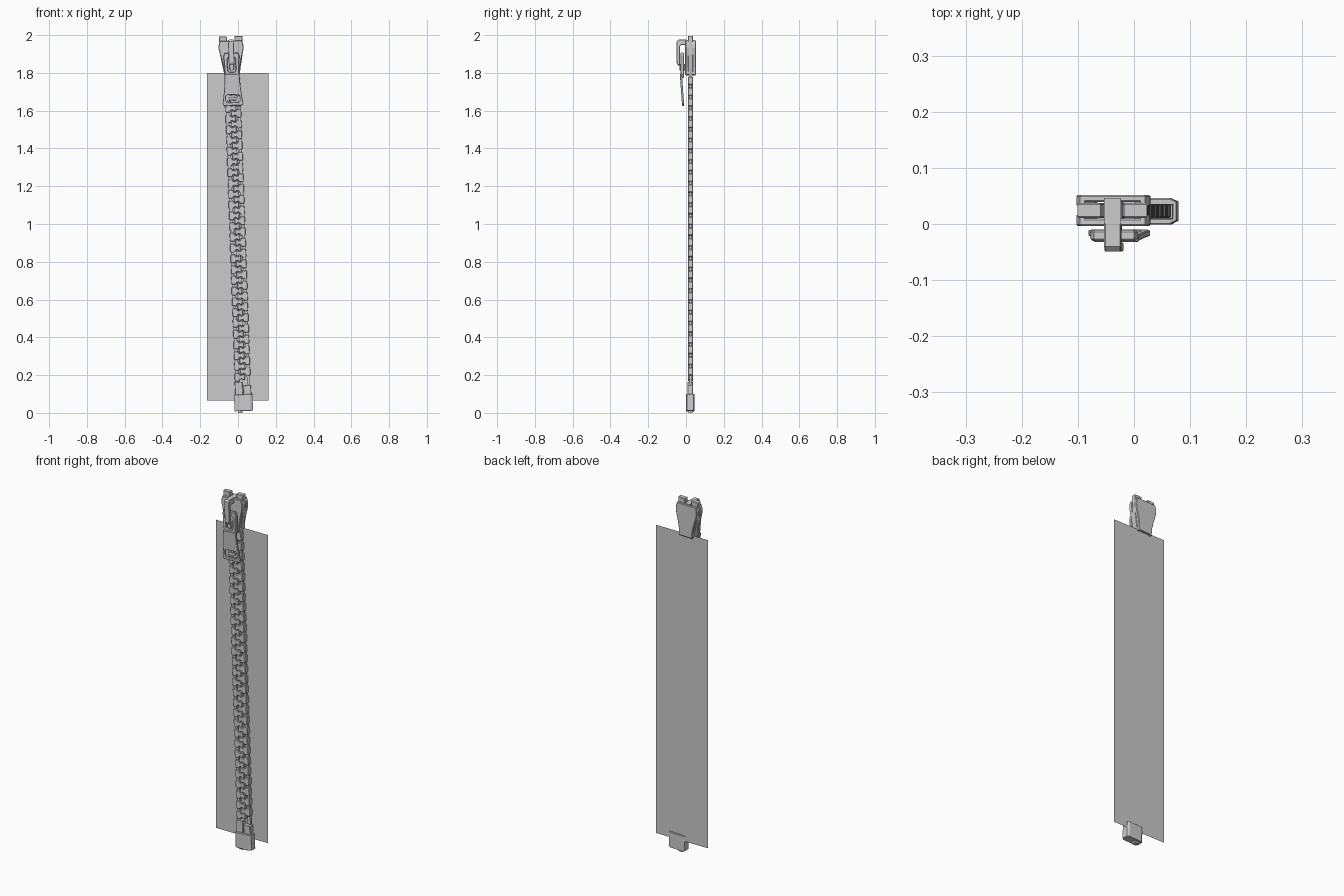
import bpy, bmesh, math
from mathutils import Matrix

if "Cube" in bpy.data.objects:
    bpy.data.objects.remove(bpy.data.objects["Cube"])

grey = bpy.data.materials.new("grey")
grey.diffuse_color = (0.6, 0.6, 0.6, 1)
grey.use_nodes = True
grey.node_tree.nodes["Principled BSDF"].inputs["Base Color"].default_value = grey.diffuse_color

# The whole fastener leans slightly to the left; parts are built upright and then tilted
TILT = Matrix.Translation((0.031, 0, 0)) @ Matrix.Rotation(-0.035, 4, 'Y')


def prism(name, loops, lo, hi, axis='y', bevel=0.0):
    """Extrude an outline (plus optional holes) along one axis, from lo to hi."""
    cu = bpy.data.curves.new(name, 'CURVE')
    cu.dimensions = '2D'
    cu.fill_mode = 'BOTH'
    cu.extrude = (hi - lo) / 2 - bevel
    cu.bevel_depth = bevel
    cu.bevel_resolution = 0
    cu.offset = -bevel
    for pts in loops:
        s = cu.splines.new('POLY')
        s.points.add(len(pts) - 1)
        for p, (a, b) in zip(s.points, pts):
            p.co = (a, b, 0, 1)
        s.use_cyclic_u = True
    tmp = bpy.data.objects.new(name + "_outline", cu)
    bpy.context.collection.objects.link(tmp)
    bpy.context.view_layer.update()
    dg = bpy.context.evaluated_depsgraph_get()
    me = bpy.data.meshes.new_from_object(tmp.evaluated_get(dg))
    bpy.data.objects.remove(tmp)
    bpy.data.curves.remove(cu)
    mid = (lo + hi) / 2
    for v in me.vertices:
        a, b, c = v.co
        v.co = {'y': (a, mid - c, b), 'x': (c + mid, a, b), 'z': (a, b, c + mid)}[axis]
    bm = bmesh.new()
    bm.from_mesh(me)
    bmesh.ops.remove_doubles(bm, verts=bm.verts, dist=1e-5)
    bmesh.ops.recalc_face_normals(bm, faces=bm.faces)
    for f in bm.faces:
        f.smooth = False
    bm.to_mesh(me)
    bm.free()
    me.name = name
    me.materials.clear()
    me.materials.append(grey)
    ob = bpy.data.objects.new(name, me)
    bpy.context.collection.objects.link(ob)
    ob.matrix_world = TILT
    return ob


def rect(a0, a1, b0, b1):
    return [(a0, b0), (a1, b0), (a1, b1), (a0, b1)]


def both(half):
    """Close a right-hand outline with its mirror image."""
    return half + [(-x, z) for x, z in reversed(half)]


def rounded(x0, x1, z0, z1, r):
    pts = []
    for cx, cz, a0 in ((x1 - r, z1 - r, 0), (x0 + r, z1 - r, 90),
                       (x0 + r, z0 + r, 180), (x1 - r, z0 + r, 270)):
        for k in range(4):
            a = math.radians(a0 + 30 * k)
            pts.append((cx + r * math.cos(a), cz + r * math.sin(a)))
    return pts


# Fabric tape: a single upright sheet behind the teeth
me = bpy.data.meshes.new("fabric_tape")
me.from_pydata([(-0.163, 0.037, 0.065), (0.162, 0.037, 0.065),
                (0.162, 0.037, 1.80), (-0.163, 0.037, 1.80)], [], [(0, 1, 2, 3)])
me.materials.append(grey)
bpy.context.collection.objects.link(bpy.data.objects.new("fabric_tape", me))

# Two interlocking rows of teeth
PITCH = 0.057
half_tooth = [(-0.042, 0.017), (-0.038, 0.022), (-0.018, 0.022), (-0.014, 0.012),
              (-0.005, 0.010), (0.002, 0.015), (0.010, 0.015), (0.013, 0.010)]
tooth = half_tooth + [(x, -z) for x, z in reversed(half_tooth)]
for side, start, label in ((1, 0.190, "left"), (-1, 0.190 + PITCH / 2, "right")):
    row = prism(label + "_teeth", [[(x * side, z + start) for x, z in tooth]],
                0.011, 0.036, bevel=0.002)
    arr = row.modifiers.new("repeat", 'ARRAY')
    arr.use_relative_offset = False
    arr.use_constant_offset = True
    arr.constant_offset_displace = (0, 0, PITCH)
    arr.count = 28
    # Cord joining the teeth
    prism(label + "_cord", [rect(*sorted((-0.039 * side, -0.022 * side)), 0.15, 1.80)],
          0.018, 0.030)
    # Top stop spreading out of the slider
    prism(label + "_top_stop", [[(-0.040 * side, 1.79), (-0.010 * side, 1.79),
                                 (-0.021 * side, 1.90), (-0.021 * side, 1.995),
                                 (-0.062 * side, 1.995), (-0.060 * side, 1.90)]],
          0.011, 0.037, bevel=0.002)
    # Bottom pin above the box
    prism(label + "_bottom_pin", [rect(*sorted((-0.043 * side, -0.002 * side)), 0.05,
                                       0.155 + 0.01 * side)], 0.008, 0.036, bevel=0.002)

# Bottom box with chamfered ends, and the small pin foot under it
box = [(-0.049, 0.006), (-0.036, -0.001), (0.036, -0.001), (0.049, 0.006),
       (0.049, 0.040), (0.036, 0.046), (-0.036, 0.046), (-0.049, 0.040)]
prism("bottom_box", [box], 0.010, 0.098, axis='z', bevel=0.002)
prism("pin_foot", [rect(-0.030, -0.008, 0.012, 0.034)], 0.0, 0.02, axis='z')

# Slider plates with inner side flanges
half = [(0.041, 1.79), (0.043, 1.83), (0.050, 1.865), (0.060, 1.90),
        (0.066, 1.93), (0.065, 1.95), (0.058, 1.972)]
for label, y0, y1, f0, f1 in (("front", -0.004, 0.010, 0.006, 0.016),
                              ("back", 0.039, 0.052, 0.033, 0.043)):
    p = prism("slider_%s_plate" % label, [both(half)], y0, y1, bevel=0.003)
    for s in (1, -1):
        strip = half + [(x - 0.008, z) for x, z in reversed(half)]
        prism("slider_%s_flange" % label, [[(x * s, z) for x, z in strip]], f0, f1)

# Wedge between the plates
prism("slider_wedge", [both([(0.004, 1.86), (0.015, 1.91), (0.015, 1.975)])], 0.0, 0.046)

# Bridge that holds the pull tab
bridge = [(0.0, 1.977), (-0.040, 1.977), (-0.049, 1.968), (-0.049, 1.855), (-0.043, 1.842),
          (-0.033, 1.842), (-0.033, 1.940), (-0.026, 1.948), (0.0, 1.948)]
prism("pull_bridge", [bridge], -0.015, 0.015, axis='x', bevel=0.002)
prism("bridge_foot", [rect(-0.034, 0.0, 1.815, 1.848)], -0.011, 0.011, axis='x', bevel=0.002)

# Pull tab: upper loop and tapered grip
loop = both([(0.036, 1.775), (0.039, 1.83), (0.042, 1.89), (0.036, 1.907)])
prism("pull_loop", [loop, rounded(-0.021, 0.021, 1.805, 1.885, 0.014)],
      -0.030, -0.011, bevel=0.003)
grip = both([(0.050, 1.628), (0.055, 1.638), (0.046, 1.70), (0.040, 1.76), (0.040, 1.795)])
tab = prism("pull_grip", [grip, rounded(-0.037, 0.037, 1.645, 1.685, 0.012)],
            -0.021, -0.010, bevel=0.002)
for v in tab.data.vertices:  # the grip leans forward towards the loop
    v.co.y -= 0.012 * max(0.0, (v.co.z - 1.63) / 0.17)
prism("grip_slot_bar", [rounded(-0.022, 0.022, 1.657, 1.674, 0.006)], -0.020, -0.012)
